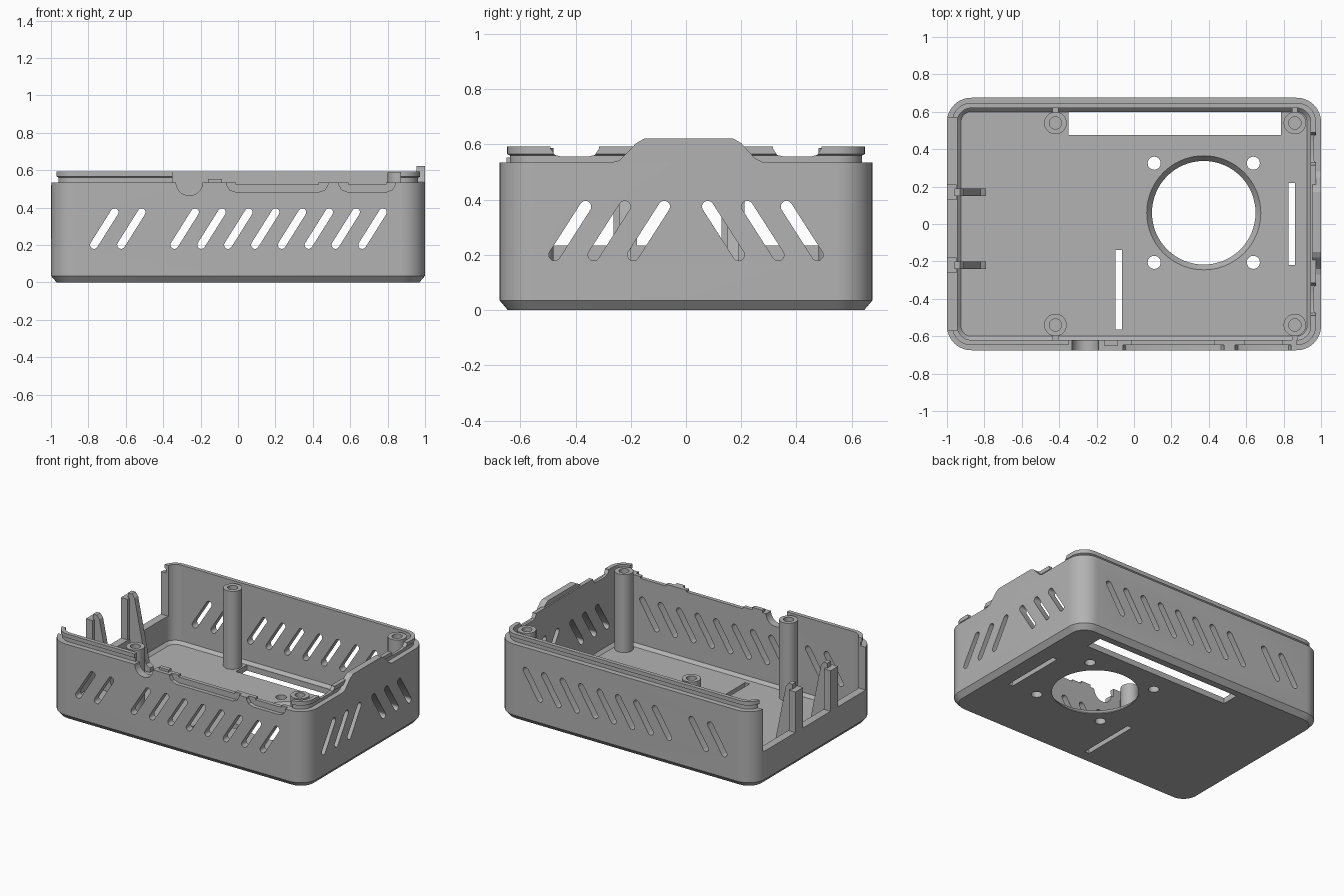
import bpy, bmesh, math
from mathutils import Vector

cube = bpy.data.objects.get("Cube")
if cube:
    bpy.data.objects.remove(cube)

GREY = (0.45, 0.45, 0.45, 1)
mat = bpy.data.materials.new("grey plastic")
mat.use_nodes = True
mat.diffuse_color = GREY
mat.node_tree.nodes["Principled BSDF"].inputs["Base Color"].default_value = GREY

HX, HY, RADIUS = 1.0, 0.675, 0.13
FLOOR, RIM, LIP, WALL = 0.04, 0.535, 0.592, 0.055


def finish(name, bm):
    bmesh.ops.recalc_face_normals(bm, faces=bm.faces)
    mesh = bpy.data.meshes.new(name)
    bm.to_mesh(mesh)
    bm.free()
    mesh.materials.append(mat)
    obj = bpy.data.objects.new(name, mesh)
    bpy.context.collection.objects.link(obj)
    return obj


def loft(name, rings):
    """Skin a stack of equal rings and cap both ends."""
    bm = bmesh.new()
    loops = [[bm.verts.new(p) for p in ring] for ring in rings]
    n = len(loops[0])
    for a, b in zip(loops, loops[1:]):
        for i in range(n):
            j = (i + 1) % n
            bm.faces.new((a[i], a[j], b[j], b[i]))
    bm.faces.new(loops[0])
    bm.faces.new(loops[-1])
    return finish(name, bm)


def prism(name, pts, axis, lo, hi):
    """Extrude a 2D outline along an axis."""
    def place(p, h):
        u, v = p
        return {"x": (h, u, v), "y": (u, h, v), "z": (u, v, h)}[axis]
    return loft(name, [[place(p, h) for p in pts] for h in (lo, hi)])


def box(name, x, y, z):
    return prism(name, [(x[0], y[0]), (x[1], y[0]), (x[1], y[1]), (x[0], y[1])], "z", *z)


def circle(cx, cy, r, n=40):
    return [(cx + r * math.cos(math.tau * i / n), cy + r * math.sin(math.tau * i / n)) for i in range(n)]


def capsule(a, b, r, n=8):
    """Outline of a slot with round ends."""
    a, b = Vector(a), Vector(b)
    d = b - a
    base = math.atan2(d.y, d.x)
    pts = []
    for centre, start in ((b, base - math.pi / 2), (a, base + math.pi / 2)):
        for i in range(n + 1):
            t = start + math.pi * i / n
            pts.append((centre.x + r * math.cos(t), centre.y + r * math.sin(t)))
    return pts


def outline(inset, z, n=10):
    """Rounded rectangle ring of the case."""
    r = RADIUS - inset
    pts = []
    for k, (sx, sy) in enumerate(((1, 1), (-1, 1), (-1, -1), (1, -1))):
        for i in range(n + 1):
            t = math.pi / 2 * (k + i / n)
            pts.append((sx * (HX - RADIUS) + r * math.cos(t), sy * (HY - RADIUS) + r * math.sin(t), z))
    return pts


def activate(obj):
    bpy.ops.object.select_all(action="DESELECT")
    obj.select_set(True)
    bpy.context.view_layer.objects.active = obj


def cut(target, cutter):
    mod = target.modifiers.new("cut", "BOOLEAN")
    mod.operation, mod.solver, mod.object = "DIFFERENCE", "EXACT", cutter
    activate(target)
    bpy.ops.object.modifier_apply(modifier=mod.name)
    bpy.data.objects.remove(cutter)


def smooth(obj):
    activate(obj)
    bpy.ops.object.shade_smooth_by_angle(angle=math.radians(30))


# Case shell: chamfered base, walls, stepped lip, inner walls and floor
profile = [(0.03, 0), (0, 0.035), (0, RIM), (0.037, RIM), (0.037, 0.56), (0.027, 0.565),
           (0.027, LIP), (WALL, LIP), (WALL, FLOOR + 0.02), (WALL + 0.02, FLOOR)]
case = loft("case_shell", [outline(i, z) for i, z in profile])

# Slanted vents through the front and back walls
for x in [-0.715, -0.57] + [-0.285 + 0.1435 * i for i in range(8)]:
    cut(case, prism("vent", capsule((x - 0.055, 0.2), (x + 0.055, 0.375), 0.021), "y", -0.8, 0.8))

# Mirrored vents in the right-hand wall
for side in (-1, 1):
    for y in (0.135, 0.278, 0.42):
        ends = (side * (y + 0.056), 0.2), (side * (y - 0.056), 0.375)
        cut(case, prism("vent", capsule(*ends, 0.021), "x", 0.8, 1.2))

# Floor openings: fan hole, screw holes and slots
FAN = (0.373, 0.06)
cut(case, loft("fan_hole", [[(x, y, z) for x, y in circle(*FAN, r, 64)]
                            for r, z in ((0.277, -0.02), (0.277, 0.005), (0.305, FLOOR), (0.305, 0.1))]))
for sx in (-1, 1):
    for sy in (-1, 1):
        cut(case, prism("screw_hole", circle(FAN[0] + sx * 0.265, FAN[1] + sy * 0.265, 0.035, 24), "z", -0.1, 0.1))
for x, y in (((-0.35, 0.785), (0.475, 0.598)), ((0.825, 0.86), (-0.22, 0.22)), ((-0.1, -0.065), (-0.565, -0.14))):
    cut(case, box("floor_slot", x, y, (-0.1, 0.1)))

# Low left-hand wall
cut(case, box("left_opening", (-1.2, -0.9), (-0.57, 0.57), (0.235, 1)))

# Front wall: lip removed, round notch and connector pockets
cut(case, box("front_lip_gap", (-0.35, 0.87), (-0.8, -0.6), (RIM, 1)))
cut(case, prism("round_notch", circle(-0.26, RIM, 0.071), "y", -0.8, -0.6))
for x0, x1 in ((-0.06, 0.48), (0.54, 0.84)):
    shape = [(x0, 0.7), (x0, 0.52), (x0 + 0.015, 0.495), (x0 + 0.05, 0.482),
             (x1 - 0.05, 0.482), (x1 - 0.015, 0.495), (x1, 0.52), (x1, 0.7)]
    cut(case, prism("pocket", shape, "y", -0.8, -0.647))
    cut(case, box("pocket_back", (x0 + 0.05, x1 - 0.05), (-0.7, -0.6), (0.522, 0.8)))

# Dips in the right-hand lip
for side in (-1, 1):
    dip = [(side * y, z) for y, z in ((0.49, 0.7), (0.49, 0.585), (0.475, 0.562), (0.45, 0.556),
                                      (0.355, 0.556), (0.33, 0.562), (0.315, 0.585), (0.315, 0.7))]
    cut(case, prism("lip_dip", dip, "x", 0.9, 1.2))
smooth(case)

# Raised tab on the right-hand wall
tab = [(-0.27, 0.5), (-0.27, 0.535), (-0.24, 0.543), (-0.18, 0.605), (-0.15, 0.622),
       (0.17, 0.622), (0.2, 0.605), (0.25, 0.55), (0.28, 0.535), (0.28, 0.5)]
prism("right_tab", tab, "x", 0.955, 1.0)

# Small bump on the front rim
box("front_bump", (-0.16, -0.085), (-0.65, -0.62), (0.5, 0.552))

# Hollow standoffs, with a rib to the nearest wall
for x, column in ((-0.42, "left"), (0.86, "right")):
    for side, row in ((-1, "front"), (1, "back")):
        post = prism(f"standoff_{row}_{column}", circle(x, side * 0.54, 0.06), "z", 0.03, 0.588)
        cut(post, prism("bore", circle(x, side * 0.54, 0.033, 24), "z", 0.2, 0.8))
        smooth(post)
        ys = sorted((side * 0.595, side * 0.63))
        box(f"rib_{row}_{column}", (x - 0.015, x + 0.015), ys, (0.03, 0.53))

# Clips in the left-hand opening: plate, hook and sloped gusset
for y, row in ((0.17, "back"), (-0.22, "front")):
    box(f"clip_plate_{row}", (-1.0, -0.95), (y - 0.042, y + 0.042), (0.2, 0.52))
    gusset = [(-0.96, 0.03), (-0.96, 0.555), (-0.93, 0.555), (-0.91, 0.53), (-0.82, 0.09), (-0.79, 0.07), (-0.79, 0.03)]
    prism(f"clip_gusset_{row}", gusset, "y", y - 0.02, y + 0.02)
